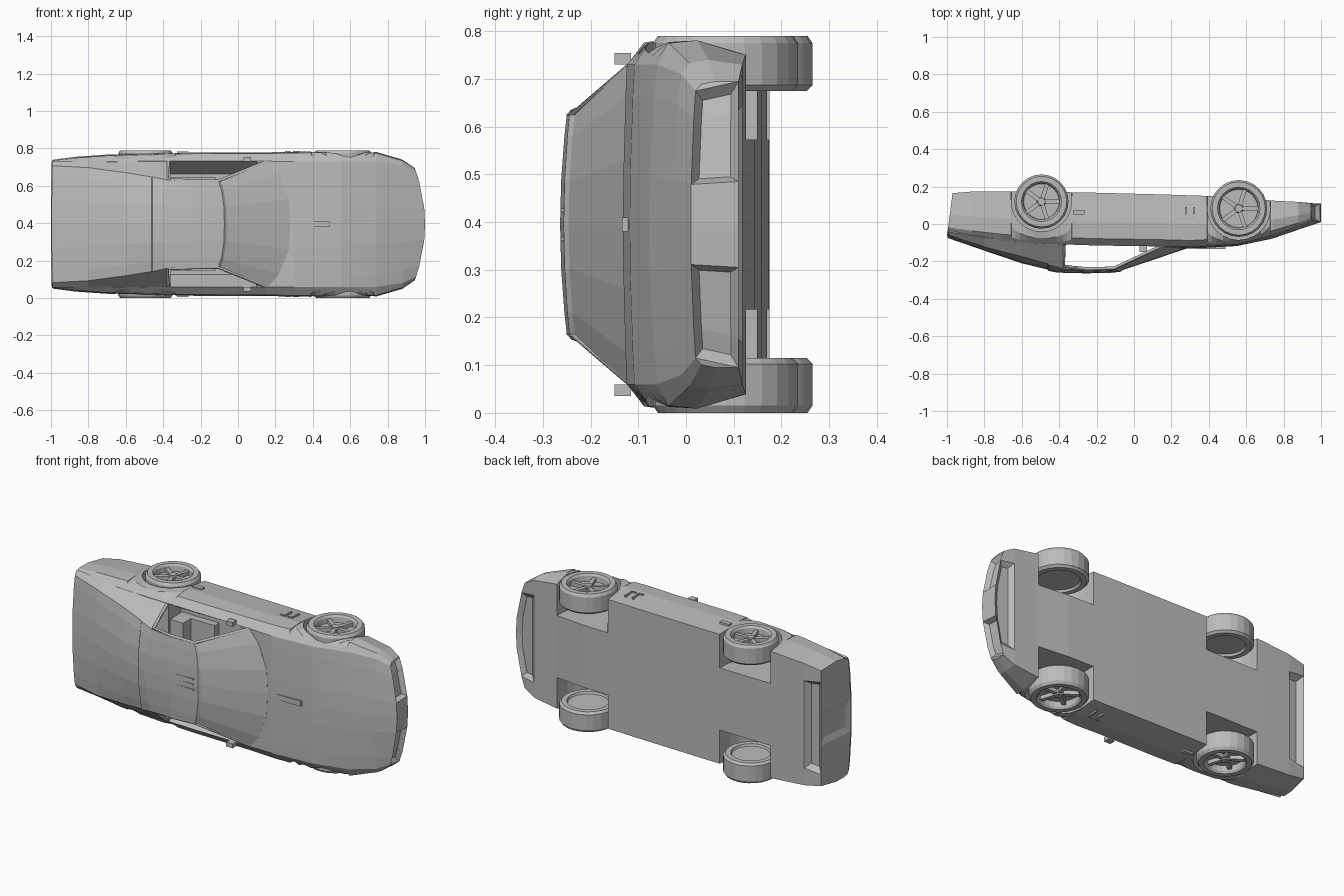
import bpy, bmesh, math
from mathutils import Matrix, Vector

cube = bpy.data.objects.get("Cube")
if cube:
    bpy.data.objects.remove(cube, do_unlink=True)

MID = 0.395  # the car lies on its side: width runs along z, roof points to -y

grey = bpy.data.materials.new("plain_grey")
grey.use_nodes = True
grey.diffuse_color = (0.5, 0.5, 0.5, 1)
grey.node_tree.nodes["Principled BSDF"].inputs["Base Color"].default_value = (0.5, 0.5, 0.5, 1)


def finish(name, bm, recalc=True):
    if recalc:
        bmesh.ops.recalc_face_normals(bm, faces=bm.faces[:])
    mesh = bpy.data.meshes.new(name)
    bm.to_mesh(mesh)
    bm.free()
    obj = bpy.data.objects.new(name, mesh)
    bpy.context.collection.objects.link(obj)
    mesh.materials.append(grey)
    return obj


def loft(bm, rows, closed):
    # returns the vertex rows and the face rows between them
    grid = [[bm.verts.new(p) for p in row] for row in rows]
    n = len(rows[0])
    faces = [[bm.faces.new((a[i], a[(i + 1) % n], b[(i + 1) % n], b[i]))
              for i in range(n if closed else n - 1)] for a, b in zip(grid, grid[1:])]
    return grid, faces


def add_box(bm, lo, hi, turn=Matrix()):
    lo, hi = Vector(lo), Vector(hi)
    place = Matrix.Translation((lo + hi) / 2) @ Matrix.Diagonal((*(hi - lo), 1))
    bmesh.ops.create_cube(bm, size=1, matrix=turn @ place)


def box(name, lo, hi):
    bm = bmesh.new()
    add_box(bm, lo, hi)
    return finish(name, bm)


def side_box(name, x, y, w):
    # matching pair on the two flanks, w measured from the centre plane
    for s, label in ((1, "upper"), (-1, "lower")):
        z = sorted(MID + s * v for v in w)
        box(f"{name}_{label}", (x[0], y[0], z[0]), (x[1], y[1], z[1]))


# Wheel centre x, y and radius
WHEELS = {"front": (.56, .083, .152), "rear": (-.495, .12, .145)}
GAP, STEP, WELL = .016, .002, .178
TUB = (-.36, .1)

# Body: x, top centre y, top edge y, edge / middle / bottom half widths, bottom y
SECTIONS = [
    (-1.0, -.065, -.045, .32, .345, .33, .165),
    (-.87, -.088, -.068, .327, .36, .348, .173),
    (-.7, -.105, -.09, .334, .372, .36, .175),
    (-.5, -.11, -.105, .337, .38, .37, .173),
    (-.2, -.115, -.115, .337, .383, .37, .167),
    (.15, -.12, -.12, .337, .384, .37, .158),
    (.3, -.132, -.124, .335, .387, .37, .153),
    (.55, -.118, -.108, .335, .39, .37, .145),
    (.74, -.078, -.06, .335, .386, .355, .125),
    (.88, -.03, -.01, .315, .345, .335, .118),
    (1.0, .01, .02, .28, .30, .30, .11),
]


def section_at(x):
    for a, b in zip(SECTIONS, SECTIONS[1:]):
        if x <= b[0]:
            t = (x - a[0]) / (b[0] - a[0])
            return [p + (q - p) * t for p, q in zip(a[1:], b[1:])]


def ring(x):
    yc, ye, we, wm, wb, floor = section_at(x)
    end = abs(x) == 1.0
    arch = floor
    for cx, cy, r in WHEELS.values():
        if abs(x - cx) <= r + GAP + STEP / 4:
            arch = cy - math.sqrt(max(0, (r + GAP) ** 2 - (x - cx) ** 2))
    in_well = arch < floor

    def side(y):
        f = (y - ye) / (floor - ye)
        steps = ((0, we), (.13, wm - .006), (.45, wm), (1, wb))
        for (f0, w0), (f1, w1) in zip(steps, steps[1:]):
            if f <= f1:
                return y, w0 + (w1 - w0) * (f - f0) / (f1 - f0)
        return y, wb

    crown = [(yc + (ye - yc) * t * t, we * t) for t in (0, .3, .8)]
    if TUB[0] <= x <= TUB[1]:
        crown = [(0, w) for _, w in crown]
    inner = WELL if in_well else wb * .8 if end else .25
    half = crown + [(ye, we)]
    half += [side(ye + (arch - ye) * f) for f in (.13, .45, 1)]
    half += [(arch, inner), (floor, wb * .3 if end else WELL), (floor, 0)]
    half += [(y, -w) for y, w in half[-2:0:-1]]
    # curved nose and leaning tail
    bend = [(x - .055 * (w / .3) ** 2 if x == 1.0 else
             x + .03 * (y - yc) / (floor - yc) if x == -1.0 else x) for y, w in half]
    return [(px, y, MID + w) for px, (y, w) in zip(bend, half)]


stations = {s[0] for s in SECTIONS} | {TUB[0], TUB[1], TUB[0] - STEP, TUB[1] + STEP}
for cx, cy, r in WHEELS.values():
    r += GAP
    stations |= {cx - r - STEP, cx + r + STEP}
    stations |= {cx - r * math.cos(math.pi * k / 12) for k in range(13)}

bm = bmesh.new()
grid, strips = loft(bm, [ring(x) for x in sorted(stations)], True)
N = len(grid[0])
LAST = N // 2
caps = []
for row in (grid[0], grid[-1]):
    panels = []
    for quad in ((0, 1, 8, 9), (1, 2, 7, 8), (2, 3, 6, 7), (3, 4, 5, 6)):
        panels.append([bm.faces.new([row[k] for k in quad]),
                       bm.faces.new([row[-k % N] for k in quad])])
    caps.append(panels)
bmesh.ops.recalc_face_normals(bm, faces=bm.faces[:])
tail, nose = caps
# Headlamp recesses, plate recess, and hollow lips under both bumpers
for faces, rim, depth in ((nose[1] + nose[2], .016, -.025), (tail[0], .035, -.01),
                          (strips[0][LAST - 2:LAST + 2], .025, -.03),
                          (strips[-1][LAST - 2:LAST + 2], .025, -.02)):
    bmesh.ops.inset_region(bm, faces=faces, thickness=rim, depth=depth, use_even_offset=True)
finish("body", bm, recalc=False)

# Cabin shell: centre x, edge x, centre y, edge y, edge half width
RIBS = [
    (.28, .16, -.133, -.122, .335),
    (-.075, -.105, -.252, -.24, .228),
    (-.25, -.25, -.259, -.245, .23),
    (-.41, -.38, -.255, -.235, .235),
    (-.455, -.455, -.246, -.215, .25),
    (-.46, -.46, -.239, -.209, .25),
    (-.6, -.58, -.205, -.175, .27),
    (-.8, -.8, -.137, -.118, .30),
    (-.995, -.99, -.07, -.055, .31),
]
FRACTIONS = (-1, -.8, -.4, 0, .4, .8, 1)
bm = bmesh.new()
rows = [[(xc + (xe - xc) * abs(t) ** 3, yc + (ye - yc) * t * t, MID + we * t) for t in FRACTIONS]
        for xc, xe, yc, ye, we in RIBS]
grid, strips = loft(bm, rows, False)
windscreen = strips[0]
# Quarter panels drop from the rail to the beltline behind the door
for col, s in ((0, -1), (-1, 1)):
    rail = [r[col] for r in grid[3:]]
    foot = [bm.verts.new((xe, section_at(xe)[1] + .008, MID + s * .335))
            for _, xe, _, _, _ in RIBS[3:]]
    for i in range(len(rail) - 1):
        bm.faces.new((rail[i], rail[i + 1], foot[i + 1], foot[i]))
bmesh.ops.recalc_face_normals(bm, faces=bm.faces[:])
if windscreen[2].normal.y > 0:
    bmesh.ops.reverse_faces(bm, faces=bm.faces[:])
bmesh.ops.inset_region(bm, faces=windscreen, thickness=.014, depth=-.006, use_even_offset=True)
shell = finish("cabin_shell", bm, recalc=False)
solid = shell.modifiers.new("thickness", 'SOLIDIFY')
solid.thickness, solid.offset = .01, 0

# Pillars and window rails
for s, label in ((1, "upper"), (-1, "lower")):
    curve = bpy.data.curves.new("window_rail_" + label, 'CURVE')
    curve.dimensions = '3D'
    curve.bevel_depth, curve.bevel_resolution = .009, 0
    path = [(.15, -.116, .333), (-.105, -.236, .23), (-.25, -.24, .232),
            (-.375, -.226, .238), (-.372, -.11, .332)]
    spline = curve.splines.new('POLY')
    spline.points.add(len(path) - 1)
    for p, (x, y, w) in zip(spline.points, path):
        p.co = (x, y, MID + s * w, 1)
    curve.materials.append(grey)
    bpy.context.collection.objects.link(bpy.data.objects.new(curve.name, curve))

# Seats, mirrors, handles and vents
side_box("seat_cushion", (-.3, -.12), (-.04, .005), (.06, .25))
side_box("seat_back", (-.355, -.27), (-.11, .005), (.06, .25))
side_box("mirror", (.03, .07), (-.15, -.115), (.335, .36))
side_box("door_handle", (-.325, -.265), (.05, .075), (.37, .388))
for i, x in enumerate((.25, .295)):
    side_box(f"side_vent_{i}", (x, x + .03), (.025, .033), (.375, .39))
    side_box(f"side_vent_slot_{i}", (x + .022, x + .03), (.033, .09), (.372, .389))
for i, z in enumerate((-.03, 0, .03)):
    box(f"roof_rib_{i}", (-.26, -.262, MID + z - .004), (-.1, -.25, MID + z + .004))
box("hood_vent", (.34, -.134, MID - .015), (.49, -.11, MID + .015))

# Wheels: turned tyre and rim, hub and five spokes
SEGMENTS = 24
for name, (x, y, r) in WHEELS.items():
    profile = [(r - .045, .012), (r - .04, 0), (r - .012, 0), (r, .012), (r, .1), (r - .01, .115),
               (r - .038, .115), (r - .046, .105), (r - .05, .075)]
    for s, label in ((1, "upper"), (-1, "lower")):
        bm = bmesh.new()
        rings = [[(q * math.cos(a), q * math.sin(a), h) for a in
                  (math.tau * k / SEGMENTS for k in range(SEGMENTS))] for q, h in profile]
        grid, _ = loft(bm, rings, True)
        bm.faces.new(grid[0])
        bm.faces.new(grid[-1])
        bmesh.ops.create_cone(bm, cap_ends=True, segments=12, radius1=.026, radius2=.02, depth=.03,
                              matrix=Matrix.Translation((0, 0, .088)))
        for k in range(5):
            turn = Matrix.Rotation(math.tau * k / 5, 4, 'Z')
            add_box(bm, (.015, -.011, .07), (r - .047, .011, .096), turn)
        bm.transform(Matrix.Translation((x, y, MID + s * .28)) @ Matrix.Diagonal((1, 1, s, 1)))
        finish(f"{name}_wheel_{label}", bm)
